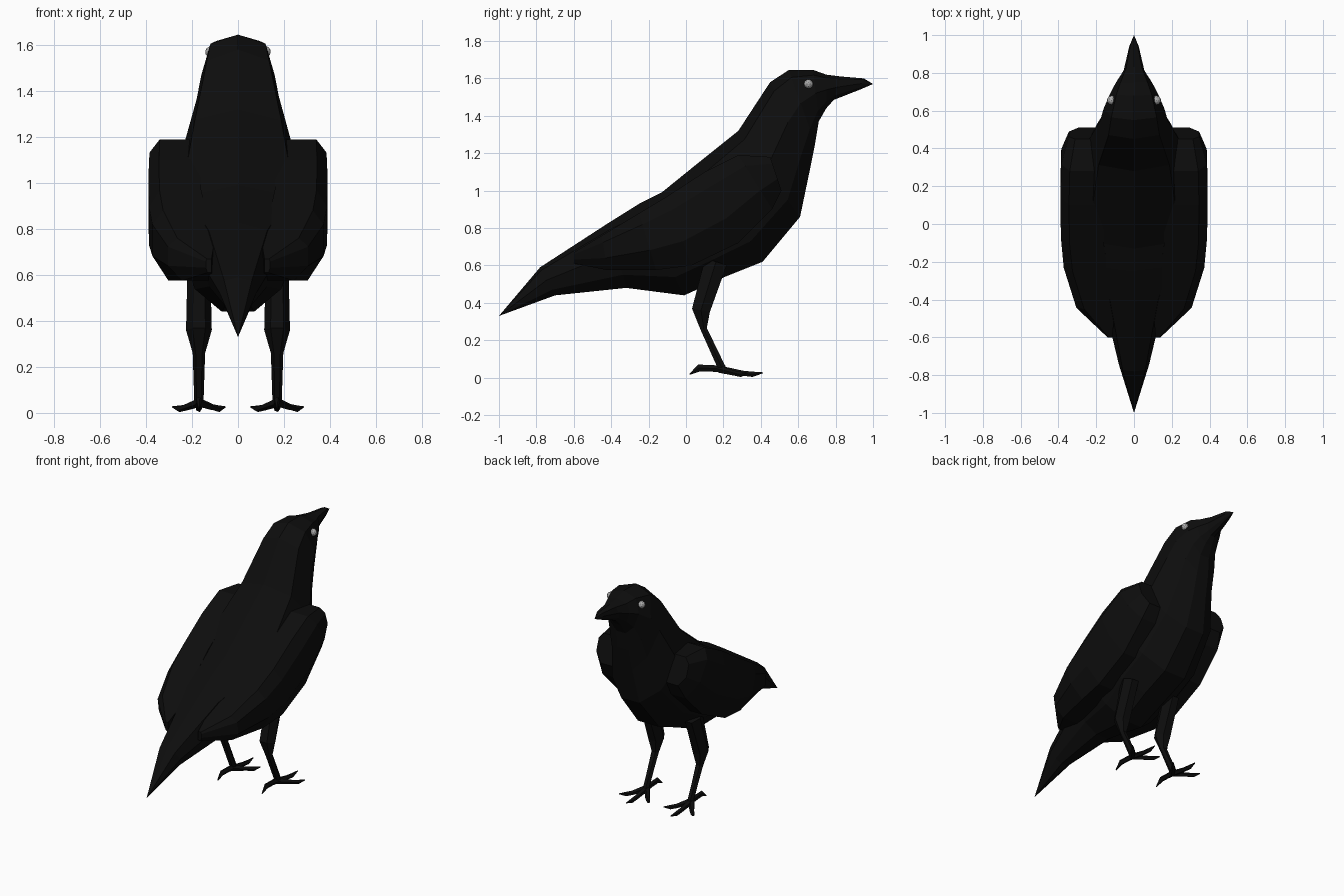
import bpy, bmesh
from mathutils import Vector

if "Cube" in bpy.data.objects:
    bpy.data.objects.remove(bpy.data.objects["Cube"])


def material(name, value):
    m = bpy.data.materials.new(name)
    m.diffuse_color = (value, value, value, 1)
    m.use_nodes = True
    m.node_tree.nodes["Principled BSDF"].inputs["Base Color"].default_value = m.diffuse_color
    return m


BLACK = material("feather_black", 0.004)
GREY = material("eye_grey", 0.4)


def loft(name, rings, mat=BLACK):
    """Skin equal-length rings of points, cap both ends, keep flat faces."""
    bm = bmesh.new()
    vs = [[bm.verts.new(p) for p in ring] for ring in rings]
    n = len(vs[0])
    for a, b in zip(vs, vs[1:]):
        for i in range(n):
            j = (i + 1) % n
            bm.faces.new((a[i], a[j], b[j], b[i]))
    bm.faces.new(vs[0])
    bm.faces.new(vs[-1])
    bmesh.ops.remove_doubles(bm, verts=bm.verts, dist=0.001)
    bmesh.ops.recalc_face_normals(bm, faces=bm.faces)
    me = bpy.data.meshes.new(name)
    bm.to_mesh(me)
    bm.free()
    me.materials.append(mat)
    ob = bpy.data.objects.new(name, me)
    bpy.context.collection.objects.link(ob)
    return ob


def tube(name, points, sides=6):
    """Limb through (x, y, z, half width, half depth), ringed across its path."""
    import math
    rings = []
    pos = [Vector(p[:3]) for p in points]
    for k, p in enumerate(points):
        d = (pos[min(k + 1, len(pos) - 1)] - pos[max(k - 1, 0)]).normalized()
        ref = Vector((1, 0, 0)) if abs(d.x) < 0.8 else Vector((0, 1, 0))
        u = (ref - d * ref.dot(d)).normalized()
        v = d.cross(u)
        rings.append([pos[k] + u * p[3] * math.cos(2 * math.pi * i / sides)
                      + v * p[4] * math.sin(2 * math.pi * i / sides)
                      for i in range(sides)])
    return loft(name, rings)


# Body, head, beak and tail: slanted sections (top y, z, bottom y, z, half width)
sections = [
    (1.0, 1.57, 1.0, 1.57, 0.0), (0.95, 1.60, 0.93, 1.54, 0.025),
    (0.83, 1.61, 0.79, 1.485, 0.055), (0.75, 1.62, 0.75, 1.44, 0.095),
    (0.68, 1.645, 0.71, 1.37, 0.125), (0.55, 1.645, 0.69, 1.25, 0.16),
    (0.45, 1.58, 0.66, 1.10, 0.18), (0.28, 1.32, 0.61, 0.86, 0.25),
    (0.08, 1.16, 0.41, 0.62, 0.29), (-0.13, 0.99, 0.21, 0.54, 0.29),
    (-0.25, 0.93, -0.01, 0.44, 0.25), (-0.41, 0.83, -0.32, 0.48, 0.17),
    (-0.78, 0.59, -0.70, 0.44, 0.08), (-1.0, 0.33, -1.0, 0.33, 0.0)]
half = [(0.75, 0.1), (1, 0.45), (0.75, 0.8), (0.28, 1)]
profile = [(0, 0)] + half + [(-u, t) for u, t in reversed(half)]
loft("body", [[(u * w, yt + (yb - yt) * t, zt + (zb - zt) * t) for u, t in profile]
              for yt, zt, yb, zb, w in sections])

# Wing sections: top y, z, bottom y, z, inner x, outer x
wing = [
    (0.45, 1.18, 0.51, 1.00, 0.18, 0.345), (0.28, 1.19, 0.46, 0.90, 0.16, 0.385),
    (0.10, 1.10, 0.28, 0.72, 0.16, 0.39), (-0.10, 0.97, 0.03, 0.60, 0.16, 0.387),
    (-0.25, 0.88, -0.16, 0.575, 0.14, 0.372), (-0.45, 0.76, -0.42, 0.575, 0.10, 0.305),
    (-0.60, 0.67, -0.60, 0.61, 0.115, 0.14)]
wing_profile = [(0, 0), (0.8, 0), (1, 0.2), (1, 0.65), (0.7, 1), (0, 1)]

for side, s in (("right", 1), ("left", -1)):
    loft(side + "_wing", [[(s * (xi + (xo - xi) * u), yt + (yb - yt) * t,
                            zt + (zb - zt) * t) for u, t in wing_profile]
                          for yt, zt, yb, zb, xi, xo in wing])

    # Feathered thigh tapering into a thin shank
    x = s * 0.17
    tube(side + "_leg", [(x, 0.16, 0.62, 0.05, 0.07), (x, 0.08, 0.36, 0.056, 0.056),
                         (x, 0.095, 0.26, 0.027, 0.02), (x, 0.195, 0.045, 0.02, 0.024)])

    # Three forward toes and one back toe with claws
    for name, dx, dy in (("outer", 0.115, 0.13), ("middle", 0, 0.215),
                         ("inner", -0.115, 0.13)):
        d = s * dx
        tube(f"{side}_{name}_toe", [
            (x, 0.18, 0.045, 0.02, 0.02), (x + d * 0.5, 0.195 + dy * 0.5, 0.024, 0.016, 0.014),
            (x + d * 0.75, 0.195 + dy * 0.75, 0.018, 0.013, 0.015),
            (x + d, 0.195 + dy, 0.026, 0.003, 0.003)], 5)
    tube(side + "_back_toe", [
        (x, 0.21, 0.045, 0.02, 0.02), (x, 0.13, 0.05, 0.016, 0.018),
        (x, 0.07, 0.052, 0.014, 0.02), (x, 0.02, 0.018, 0.003, 0.003)], 5)

    # Small faceted eye
    bpy.ops.mesh.primitive_ico_sphere_add(subdivisions=2, radius=0.025,
                                          location=(s * 0.118, 0.655, 1.57))
    eye = bpy.context.object
    eye.name = side + "_eye"
    eye.data.materials.append(GREY)
